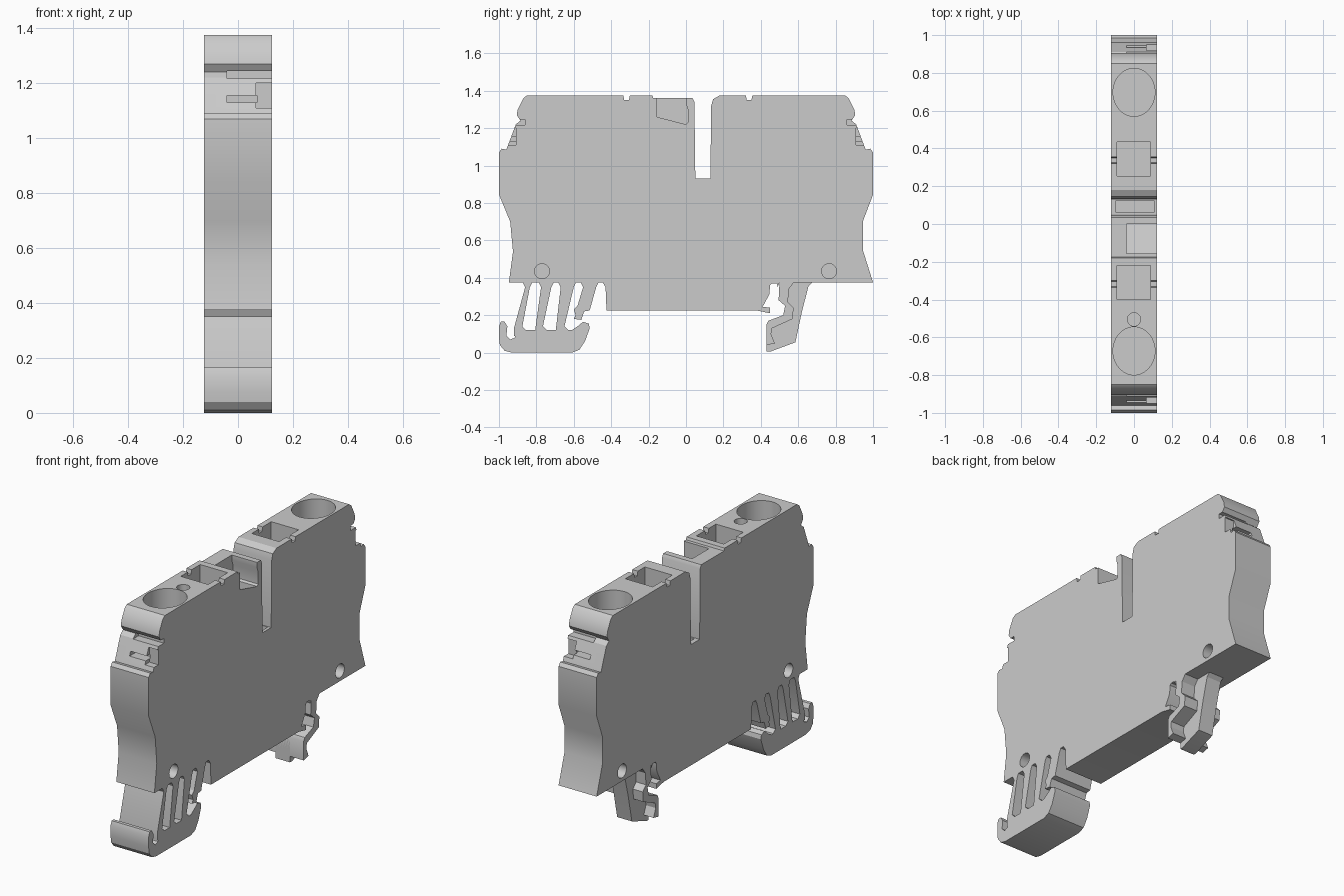
import bpy, bmesh, math
from mathutils import Matrix

cube = bpy.data.objects.get("Cube")
if cube:
    bpy.data.objects.remove(cube, do_unlink=True)

HALF = 0.123          # half of the housing thickness
U = 0.01              # profiles are given in hundredths

grey = bpy.data.materials.new("light grey plastic")
grey.use_nodes = True
colour = (0.6, 0.6, 0.6, 1)
grey.diffuse_color = colour
grey.node_tree.nodes["Principled BSDF"].inputs["Base Color"].default_value = colour


def make_object(name, bm):
    bmesh.ops.recalc_face_normals(bm, faces=bm.faces)
    if bm.calc_volume(signed=True) < 0:
        bmesh.ops.reverse_faces(bm, faces=bm.faces)
    mesh = bpy.data.meshes.new(name)
    bm.to_mesh(mesh)
    bm.free()
    mesh.materials.append(grey)
    obj = bpy.data.objects.new(name, mesh)
    bpy.context.collection.objects.link(obj)
    return obj


def prism(name, profile, x0=-HALF, x1=HALF):
    """Closed solid from a (y, z) profile swept along x."""
    bm = bmesh.new()
    near = [bm.verts.new((x0, y * U, z * U)) for y, z in profile]
    far = [bm.verts.new((x1, y * U, z * U)) for y, z in profile]
    bm.faces.new(near)
    bm.faces.new(far[::-1])
    for i in range(len(near)):
        bm.faces.new((near[i - 1], far[i - 1], far[i], near[i]))
    return make_object(name, bm)


def box(x0, x1, y0, y1, z0, z1):
    return prism("cutter", [(y0, z0), (y1, z0), (y1, z1), (y0, z1)], x0, x1)


def bore(centre, rx, ry, depth, turn=0):
    """Elliptical cylinder, upright or turned on its side."""
    bm = bmesh.new()
    matrix = (Matrix.Translation(centre) @ Matrix.Rotation(turn, 4, "Y")
              @ Matrix.Diagonal((rx, ry, depth, 1)))
    bmesh.ops.create_cone(bm, cap_ends=True, segments=48, radius1=1,
                          radius2=1, depth=1, matrix=matrix)
    return make_object("cutter", bm)


def volume(mesh):
    bm = bmesh.new()
    bm.from_mesh(mesh)
    result = bm.calc_volume(signed=True)
    bm.free()
    return result


def carve(obj, cutter):
    """Subtract the cutter, keeping the first solver result that is sound."""
    cutter.hide_render = True
    before = volume(obj.data)
    mod = obj.modifiers.new("cut", "BOOLEAN")
    mod.operation, mod.object = "DIFFERENCE", cutter
    for solver in ("EXACT", "MANIFOLD", "FLOAT"):
        mod.solver = solver
        bpy.context.view_layer.update()
        graph = bpy.context.evaluated_depsgraph_get()
        mesh = bpy.data.meshes.new_from_object(obj.evaluated_get(graph))
        if before * 0.8 < volume(mesh) < before * 0.99999:
            obj.data = mesh
            break
    obj.modifiers.remove(mod)
    bpy.data.objects.remove(cutter, do_unlink=True)


def smooth(obj):
    bpy.ops.object.select_all(action="DESELECT")
    obj.select_set(True)
    bpy.context.view_layer.objects.active = obj
    bpy.ops.object.shade_smooth_by_angle(angle=math.radians(28))


# Housing: both ends share the shoulder profile with its latch groove
shoulder = [(100, 84.5), (100, 107), (98.5, 109), (96, 108.5), (95.5, 110),
            (91, 122), (88.5, 124), (90.5, 127), (90, 130), (87, 136),
            (85, 137.5)]
front_end = [(-y, z) for y, z in shoulder]
marker_notch = [(30, 137.5), (30.5, 135), (33, 135), (33.5, 137.5)]
front_notch = [(-y, z) for y, z in reversed(marker_notch)]
rear_notch = [(y + 2, z) for y, z in marker_notch]
centre_slot = [(-18, 137.5), (-17.5, 136), (3.5, 136), (4.5, 134), (5, 93),
               (13, 93), (13.5, 132), (14.5, 135.5), (18, 137.5)]
rear_waist = [(94.5, 70), (94.5, 55), (100, 37.5)]
underside = [(50, 37.5), (49, 35), (48.5, 37), (46, 37), (45, 36), (44.5, 31),
             (41, 24.5), (45, 24), (45, 21), (38, 22.5), (-42.5, 22.5),
             (-43, 35), (-44.5, 37.5)]
front_waist = [(-94.7, 37.5), (-92.5, 54), (-94, 70)]
housing = prism("housing", front_end + front_notch + centre_slot + rear_notch
                + shoulder[::-1] + rear_waist + underside + front_waist)

# Wire entries, test hole and square screwdriver openings in the top
for y in (-0.672, 0.697):
    carve(housing, bore((0, y, 1.3), 0.111, 0.127, 0.7))
carve(housing, bore((0, -0.505, 1.35), 0.035, 0.035, 0.3))
for y in (-40, 25.5):
    carve(housing, box(-0.09, 0.087, y, y + 18, 105, 145))

# Deeper well in the floor of the centre slot
carve(housing, box(-0.095, 0.105, 6, 12.5, 80, 94))

# Blind round holes in both flanks
for x in (-HALF, HALF):
    for y in (-0.77, 0.765):
        carve(housing, bore((x, y, 0.435), 0.04, 0.04, 0.12, math.pi / 2))

# Side-opening pocket beside the centre slot
carve(housing, prism("cutter", [(-15.5, 145), (-15.5, 126), (0, 122), (1, 123),
                                (1, 130), (0, 133), (0, 145)], -0.04, 0.2))

# Label latch slots in each sloping end
for side in (-1, 1):
    carve(housing, box(-0.04, 0.2, side * 86, side * 96, 121.7, 124.5))
    carve(housing, box(-0.04, 0.07, side * 88.5, side * 99, 113, 115.5))
    carve(housing, box(0.065, 0.2, side * 91, side * 99, 111, 120))
smooth(housing)

# Front rail foot: hooked base
smooth(prism("front_foot_base", [
    (-100, 8), (-99.5, 4), (-97, 1), (-93, 0), (-61, 0), (-57, 1.5), (-54, 6),
    (-51.5, 13), (-52, 15.5), (-55, 16.5), (-58, 14), (-61, 12), (-91, 12),
    (-91.5, 8), (-94, 7), (-96, 9), (-95.5, 14), (-97, 16.5), (-99, 16.5),
    (-100, 14)]))

# Slanted spring ribs between the foot and the housing
for i, (top0, top1, low0, low1) in enumerate(
        [(-86, -83.5, -92, -87), (-77.5, -72, -80.5, -76),
         (-67, -60, -69.5, -64.5)]):
    smooth(prism(f"front_foot_rib_{i + 1}", [
        (low0, 9), (low0, 13), (top0, 35), (top0 - 1.5, 38), (top1 + 1.5, 38),
        (top1, 35), (low1 - 0.5, 14), (low1 + 1.5, 12), (low1 + 1, 9)]))

# Short snap hook behind the ribs
smooth(prism("front_snap_hook", [
    (-56.5, 38), (-55, 35), (-58, 25), (-60, 23), (-59, 20), (-60, 18),
    (-56, 17.5), (-54.5, 22), (-51.5, 22.5), (-48, 35), (-46.5, 38)]))

# Rear rail foot: narrow outer web with a full-width inner strip
smooth(prism("rear_foot_web", [
    (68, 38), (65.5, 35.5), (62, 22), (58.5, 5.5), (45, 0.5), (43, 0.5),
    (43, 14), (57, 19), (57, 24), (54, 27), (54.5, 35), (58, 38)],
    -0.06, 0.035))
smooth(prism("rear_foot_strip", [
    (50, 38), (49.5, 28), (53, 25), (52, 20), (44, 17), (43, 15), (43, 4),
    (47.5, 5), (45.5, 10), (46, 13), (57, 18), (57.5, 24), (54.5, 27),
    (55, 34), (58, 38)]))
